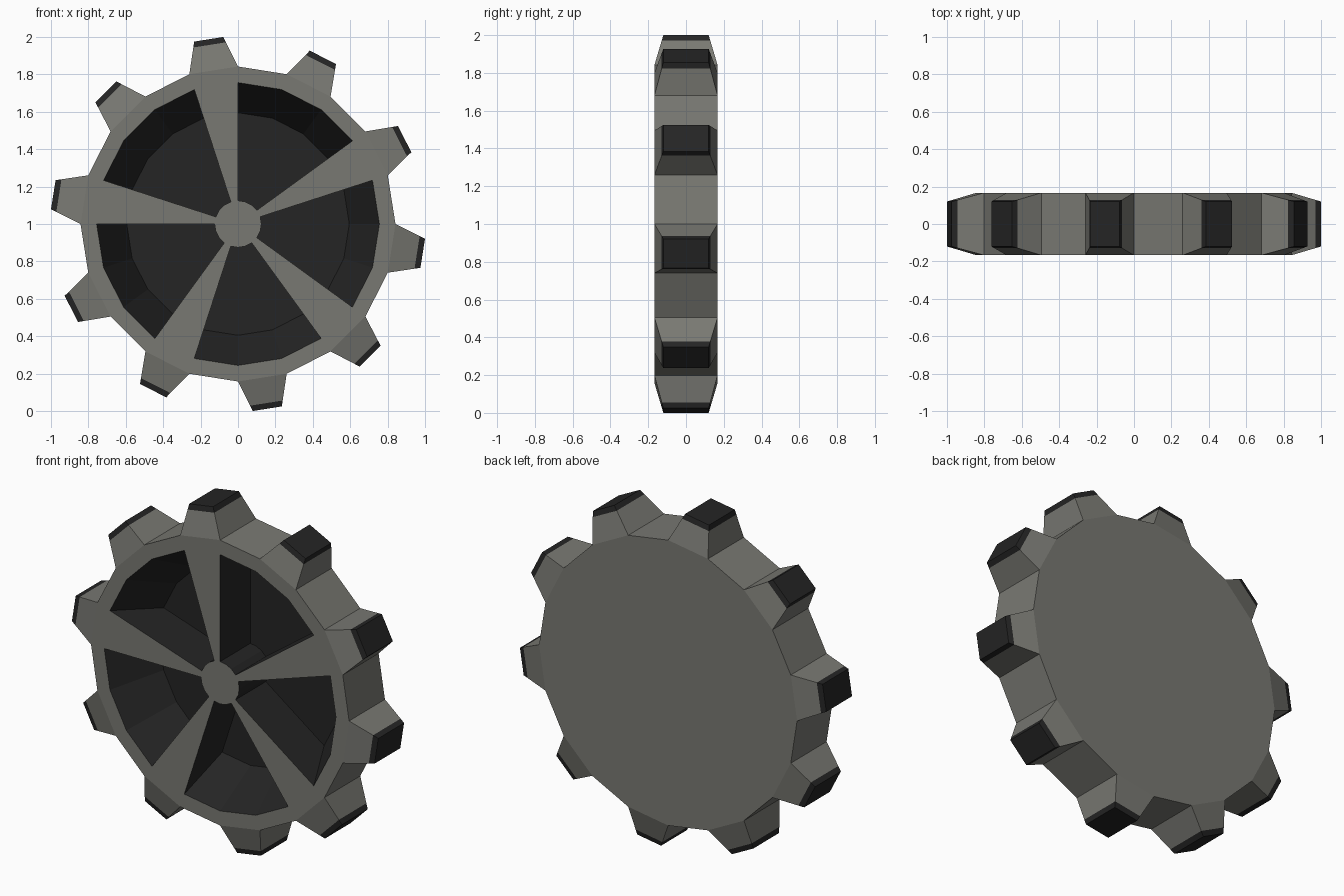
import bpy, bmesh, math

if "Cube" in bpy.data.objects:
    bpy.data.objects.remove(bpy.data.objects["Cube"])

SIDES = 20                      # 18 degree sectors, ten teeth and five spokes
STEP = 360 / SIDES
FRONT, BACK, FLOOR = -0.167, 0.167, 0.115
R_HUB, R_FLOOR, R_POCKET, R_ROOT, R_TIP = 0.125, 0.595, 0.756, 0.842, 1.003
GREY, DARK = 0, 1


def material(name, colour):
    m = bpy.data.materials.new(name)
    m.diffuse_color = (*colour, 1)
    m.use_nodes = True
    m.node_tree.nodes["Principled BSDF"].inputs["Base Color"].default_value = m.diffuse_color
    return m


def point(r, deg, y):
    a = math.radians(deg)
    return (r * math.cos(a), y, 1 + r * math.sin(a))


bm = bmesh.new()


def face(points, mat):
    f = bm.faces.new([bm.verts.new(p) for p in points])
    f.material_index = mat


def strip(a, b, r0, y0, r1, y1, mat):
    """Quad across one sector between two rings."""
    face([point(r0, a, y0), point(r0, b, y0), point(r1, b, y1), point(r1, a, y1)], mat)


def lerp(p, q, t):
    return tuple(u + (v - u) * t for u, v in zip(p, q))


for i in range(SIDES):
    a, b = i * STEP, (i + 1) * STEP

    # hub, front rim and flat back
    face([point(0, 0, FRONT), point(R_HUB, a, FRONT), point(R_HUB, b, FRONT)], GREY)
    strip(a, b, R_POCKET, FRONT, R_ROOT, FRONT, GREY)
    face([point(0, 0, BACK), point(R_ROOT, a, BACK), point(R_ROOT, b, BACK)], GREY)

    if i % 4 == 1:
        # spoke with its two side walls
        strip(a, b, R_HUB, FRONT, R_POCKET, FRONT, GREY)
        for d in (a, b):
            face([point(R_HUB, d, FRONT), point(R_POCKET, d, FRONT),
                  point(R_FLOOR, d, FLOOR), point(R_HUB, d, FLOOR)], DARK)
    else:
        # recessed pocket: hub wall, floor and sloping outer wall
        strip(a, b, R_HUB, FRONT, R_HUB, FLOOR, DARK)
        strip(a, b, R_HUB, FLOOR, R_FLOOR, FLOOR, DARK)
        strip(a, b, R_FLOOR, FLOOR, R_POCKET, FRONT, DARK)

    if i % 2 == 0:
        # gap between teeth
        strip(a, b, R_ROOT, FRONT, R_ROOT, BACK, GREY)
    else:
        # tapered tooth with a dark cap
        base = [point(R_ROOT, d, y) for d, y in
                ((a, FRONT), (b, FRONT), (b, BACK), (a, BACK))]
        tip = [point(R_TIP, d, y) for d, y in
               ((a + 4.5, -0.12), (b - 4.5, -0.12), (b - 4.5, 0.12), (a + 4.5, 0.12))]
        mid = [lerp(p, q, 0.82) for p, q in zip(base, tip)]
        for low, high, mat in ((base, mid, GREY), (mid, tip, DARK)):
            for k in range(4):
                n = (k + 1) % 4
                face([low[k], low[n], high[n], high[k]], mat)
        face(tip, DARK)

bmesh.ops.remove_doubles(bm, verts=bm.verts, dist=0.0005)
bmesh.ops.recalc_face_normals(bm, faces=bm.faces)

mesh = bpy.data.meshes.new("gear_wheel")
bm.to_mesh(mesh)
bm.free()
mesh.materials.append(material("warm grey metal", (0.19, 0.19, 0.17)))
mesh.materials.append(material("near black", (0.018, 0.018, 0.018)))
gear = bpy.data.objects.new("gear_wheel", mesh)
bpy.context.collection.objects.link(gear)
